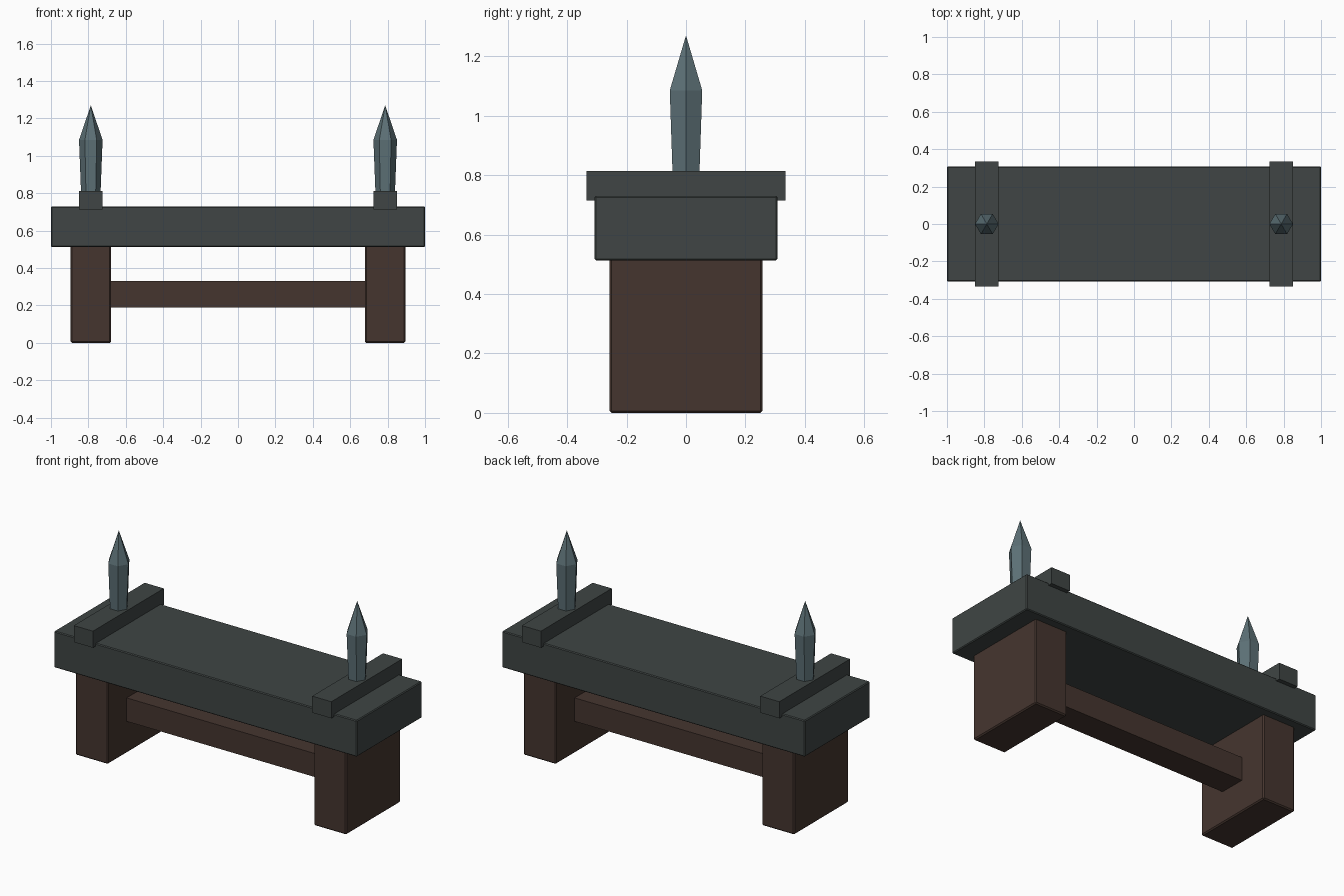
import bpy, bmesh, math

if "Cube" in bpy.data.objects:
    bpy.data.objects.remove(bpy.data.objects["Cube"])


def material(name, rgb):
    m = bpy.data.materials.new(name)
    m.diffuse_color = (*rgb, 1)
    m.use_nodes = True
    m.node_tree.nodes["Principled BSDF"].inputs["Base Color"].default_value = m.diffuse_color
    return m


IRON = material("dark iron", (0.050, 0.060, 0.058))
WOOD = material("dark wood", (0.060, 0.036, 0.028))
STEEL = material("blue steel", (0.107, 0.162, 0.180))


def finish(name, bm, mat):
    bmesh.ops.recalc_face_normals(bm, faces=bm.faces[:])
    mesh = bpy.data.meshes.new(name)
    bm.to_mesh(mesh)
    bm.free()
    mesh.materials.append(mat)
    ob = bpy.data.objects.new(name, mesh)
    bpy.context.collection.objects.link(ob)
    return ob


def box(name, x0, x1, half_y, z0, z1, mat, bevel=0):
    bm = bmesh.new()
    bmesh.ops.create_cube(bm, size=1)
    for v in bm.verts:
        v.co = ((x0 + x1) / 2 + v.co.x * (x1 - x0), v.co.y * 2 * half_y,
                (z0 + z1) / 2 + v.co.z * (z1 - z0))
    ob = finish(name, bm, mat)
    if bevel:
        mod = ob.modifiers.new("soft edges", 'BEVEL')
        mod.width = bevel
        mod.segments = 1
    return ob


def spike(name, x):
    # six-sided shaft that widens upward, then narrows to a point
    bm = bmesh.new()
    rings = []
    for r, z in ((0.052, 0.80), (0.063, 1.085)):
        rings.append([bm.verts.new((x + r * math.cos(i * math.pi / 3),
                                    r * math.sin(i * math.pi / 3), z)) for i in range(6)])
    tip = bm.verts.new((x, 0, 1.27))
    low, high = rings
    bm.faces.new(low)
    for i in range(6):
        j = (i + 1) % 6
        bm.faces.new((low[i], low[j], high[j], high[i]))
        bm.faces.new((high[i], high[j], tip))
    return finish(name, bm, STEEL)


# Table slab and stretcher between the legs
box("slab", -1, 1, 0.308, 0.513, 0.73, IRON, 0.005)
box("stretcher", -0.70, 0.70, 0.08, 0.19, 0.33, WOOD)

# Mirrored legs, iron bands and spikes
for side, s in (("left", -1), ("right", 1)):
    box(side + "_leg", s * 0.787 - 0.108, s * 0.787 + 0.108, 0.257, 0, 0.52, WOOD, 0.007)
    box(side + "_band", s * 0.787 - 0.063, s * 0.787 + 0.063, 0.334, 0.714, 0.813, IRON)
    spike(side + "_spike", s * 0.787)
